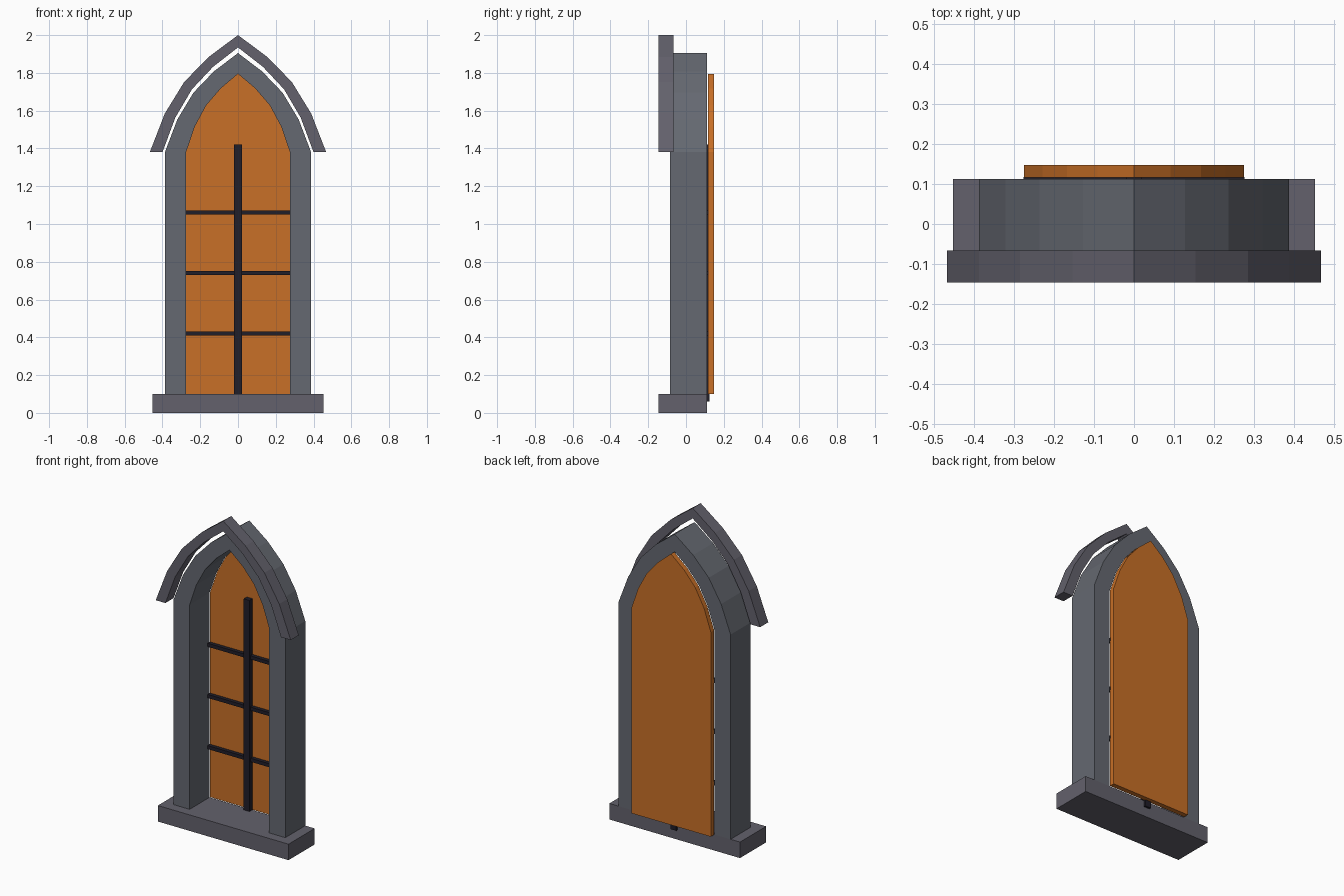
import bpy, bmesh

if "Cube" in bpy.data.objects:
    bpy.data.objects.remove(bpy.data.objects["Cube"])


def material(name, color):
    m = bpy.data.materials.new(name)
    m.diffuse_color = (*color, 1)
    m.use_nodes = True
    m.node_tree.nodes["Principled BSDF"].inputs["Base Color"].default_value = m.diffuse_color
    return m


STONE = material("stone", (0.13, 0.14, 0.165))
TRIM = material("trim_stone", (0.125, 0.12, 0.15))
IRON = material("dark_iron", (0.015, 0.013, 0.022))
GLASS = material("amber_glass", (0.58, 0.16, 0.02))

SPRING = 1.38  # height where the arch begins


def arch(w, apex):
    """Pointed arch from the right springing over the apex to the left."""
    rise = apex - SPRING
    steps = [(1, 0), (0.83, 0.33), (0.61, 0.60), (0.33, 0.815)]
    right = [(w * x, SPRING + rise * z) for x, z in steps]
    return right + [(0, apex)] + [(-x, z) for x, z in reversed(right)]


def finish(name, bm, mat):
    bmesh.ops.recalc_face_normals(bm, faces=bm.faces)
    me = bpy.data.meshes.new(name)
    bm.to_mesh(me)
    bm.free()
    me.materials.append(mat)
    ob = bpy.data.objects.new(name, me)
    bpy.context.collection.objects.link(ob)
    return ob


def extrude(bm, y0, y1):
    ret = bmesh.ops.extrude_face_region(bm, geom=bm.faces[:])
    verts = [v for v in ret["geom"] if isinstance(v, bmesh.types.BMVert)]
    bmesh.ops.translate(bm, verts=verts, vec=(0, y1 - y0, 0))


def band(name, outer, inner, y0, y1, mat):
    """Solid strip between two matching outlines."""
    bm = bmesh.new()
    o = [bm.verts.new((x, y0, z)) for x, z in outer]
    i = [bm.verts.new((x, y0, z)) for x, z in inner]
    for k in range(len(o) - 1):
        bm.faces.new((o[k], o[k + 1], i[k + 1], i[k]))
    extrude(bm, y0, y1)
    return finish(name, bm, mat)


def panel(name, outline, y0, y1, mat):
    """Solid slab from a closed outline."""
    bm = bmesh.new()
    bm.faces.new([bm.verts.new((x, y0, z)) for x, z in outline])
    extrude(bm, y0, y1)
    return finish(name, bm, mat)


def box(name, x, y0, y1, z0, z1, mat):
    return panel(name, [(-x, z0), (x, z0), (x, z1), (-x, z1)], y0, y1, mat)


def with_legs(w, apex, foot):
    return [(w, foot)] + arch(w, apex) + [(-w, foot)]


# Stone surround: sill, jambs with pointed arch, projecting hood
box("sill", 0.452, -0.146, 0.112, 0, 0.10, TRIM)
band("arched_frame", with_legs(0.387, 1.905, 0.10), with_legs(0.275, 1.795, 0.10),
     -0.085, 0.112, STONE)
band("hood_mould", arch(0.467, 2.0), arch(0.40, 1.935), -0.146, -0.066, TRIM)

# Glass set just behind the frame
panel("glass_pane", with_legs(0.275, 1.795, 0.10), 0.116, 0.148, GLASS)

# Window bars
box("mullion", 0.02, 0.085, 0.125, 0.06, 1.42, IRON)
for n, z in enumerate((0.42, 0.74, 1.06)):
    box(f"cross_bar_{n + 1}", 0.276, 0.093, 0.118, z - 0.011, z + 0.011, IRON)
